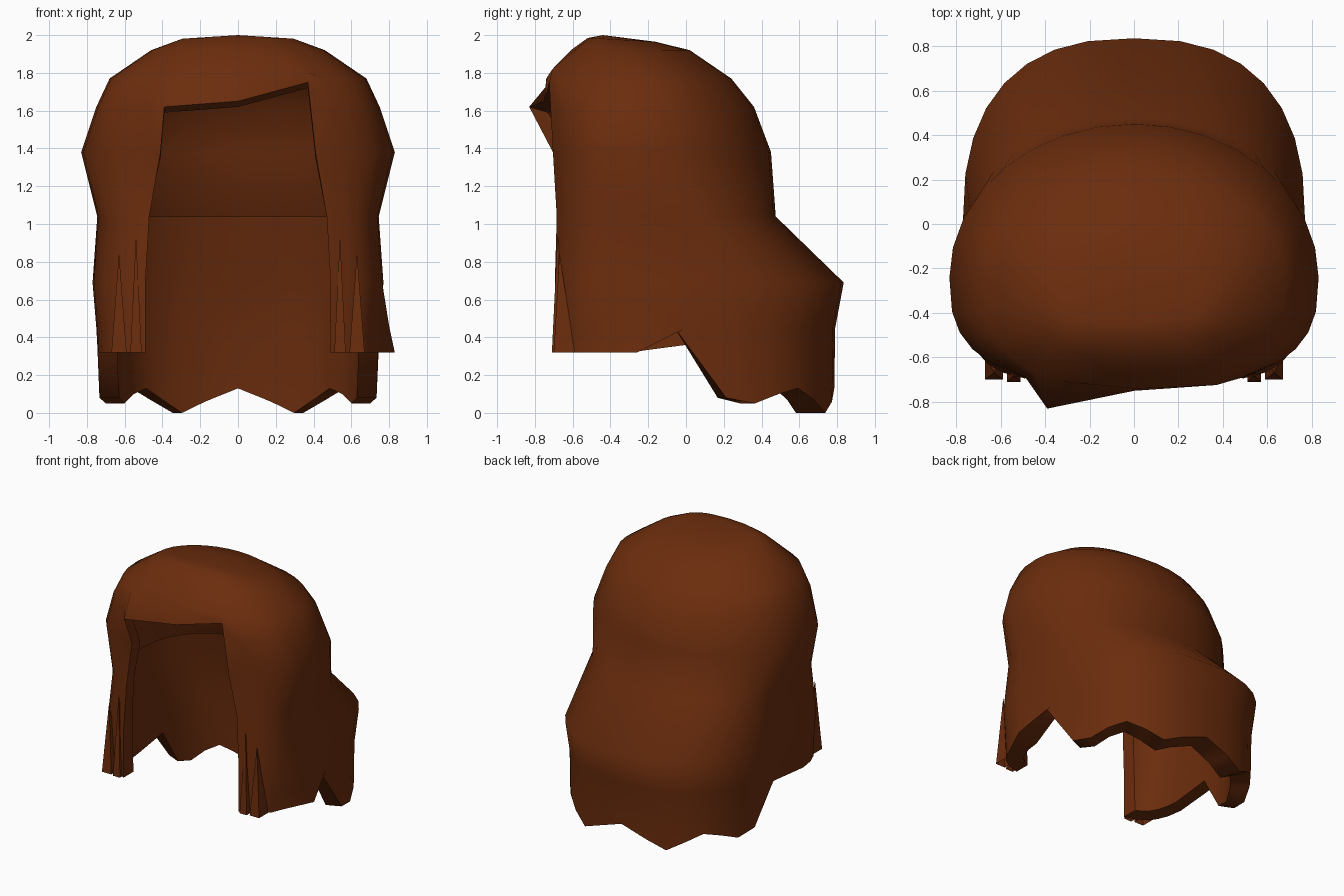
import bpy, bmesh, math

if "Cube" in bpy.data.objects:
    bpy.data.objects.remove(bpy.data.objects["Cube"])

brown = bpy.data.materials.new("chestnut brown")
brown.diffuse_color = (0.148, 0.026, 0.004, 1)
brown.use_nodes = True
brown.node_tree.nodes["Principled BSDF"].inputs["Base Color"].default_value = brown.diffuse_color

# Horizontal rings: z, half width, centre y, front y, back y,
# front squareness, back squareness, half width of face opening
OUTER = [
    (1.985, .30, -.40, -.52, -.16, 2.2, 2.0, .14),
    (1.92, .46, -.30, -.61, .02, 2.4, 2.0, .22),
    (1.77, .68, -.25, -.74, .24, 2.6, 2.0, .34),
    (1.62, .75, -.25, -.75, .36, 2.8, 2.0, .37),
    (1.38, .83, -.24, -.73, .45, 2.8, 2.0, .41),
    (1.04, .745, -.10, -.71, .475, 4.0, 2.2, .47),
    (.69, .77, .00, -.71, .835, 5.0, 2.5, .49),
    (.45, .75, .00, -.71, .79, 5.0, 2.5, .49),
    (.32, .745, .00, -.71, .785, 5.0, 2.5, .49),
]
# Inner wall of the thick lower hair, starting at the nape crease
INNER = [
    (1.04, .73, -.10, -.61, .46, 4.0, 2.2, .48),
    (.69, .68, .00, -.61, .54, 5.0, 2.5, .49),
    (.45, .65, .00, -.61, .59, 5.0, 2.5, .49),
    (.32, .64, .00, -.61, .62, 5.0, 2.5, .49),
]
# Ragged hem height per column, opening edge to side, then side to back
HEM = [.32, .32, .32, .32, .32, .32, .36, .08, .05, .10, .13, .07, .0, .06, .13]
NF, NB = 6, 8
LAST = NF + NB
OPEN_RING, CREASE = 3, 5   # opening starts below the first, lining below the second
COLS = [(k, 1) for k in range(LAST + 1)] + [(k, -1) for k in range(LAST - 1, -1, -1)]
N = len(COLS) + 1


def ring_point(ring, k, side):
    z, w, c, yf, yb, nf, nb, xo = ring
    if k <= NF:
        a0 = math.asin((xo / w) ** (nf / 2))
        a = a0 + (math.pi / 2 - a0) * k / NF
        x = w * math.sin(a) ** (2 / nf)
        y = c - (c - yf) * max(math.cos(a), 0) ** (2 / nf)
    else:
        a = math.pi / 2 * (k - NF) / NB
        x = w * max(math.cos(a), 0) ** (2 / nb)
        y = c + (yb - c) * math.sin(a) ** (2 / nb)
    return [x * side, y, z]


def build_layer(bm, rings, first):
    """Loft rings into a sheet; first is the index of its top ring."""
    outer = first == 0
    end = len(OUTER) - 1
    grid = []
    for i, ring in enumerate(rings, first):
        row = []
        for k, side in COLS:
            p = ring_point(ring, k, side)
            if i == 0:                       # crown slopes to the back
                p[2] -= .06 * (p[1] + .5)
            if i == end:
                p[2] = HEM[k]
                if side > 0 and k == 6:
                    p[1:] = [-.06, .45]
            if side > 0 and k == 5 and i >= end - 1 and outer:
                # flicked-out tip on one side
                p = [.83, -.26, .32] if i == end else [.80, -.28, .46]
            if i == OPEN_RING and k == 0:    # uneven corners of the fringe
                p = [p[0], p[1], 1.75] if side > 0 else [-.39, -.83, 1.62]
            if i == 2 and k == 0 and side > 0:
                p[2] += .05
            row.append(bm.verts.new(p))
        row.append(bm.verts.new((0, ring[3], ring[0] + (.03 if i == OPEN_RING else 0))))
        grid.append(row)
    for i in range(len(rings) - 1):
        for j in range(N):
            if i + first >= OPEN_RING and j >= N - 2:
                continue
            b = (j + 1) % N
            f = [grid[i][j], grid[i + 1][j], grid[i + 1][b], grid[i][b]]
            bm.faces.new(f if outer else f[::-1])
    return grid


def finish(bm, name):
    me = bpy.data.meshes.new(name)
    bm.to_mesh(me)
    bm.free()
    ob = bpy.data.objects.new(name, me)
    bpy.context.collection.objects.link(ob)
    me.materials.append(brown)
    bpy.ops.object.select_all(action='DESELECT')
    ob.select_set(True)
    bpy.context.view_layer.objects.active = ob
    bpy.ops.object.shade_smooth_by_angle(angle=math.radians(60))


# Hair shell: single dome, doubled below the nape
bm = bmesh.new()
out = build_layer(bm, OUTER, 0)
inn = build_layer(bm, INNER, CREASE)
crown = bm.verts.new((0, -.44, 2.0))
for j in range(N):
    bm.faces.new((crown, out[0][j], out[0][(j + 1) % N]))


# Border strip: fringe, opening edges and hem folded inward to the lining
def border(grid, upper):
    right = [r[0] for r in upper] + [r[0] for r in grid]
    left = [r[N - 2] for r in grid[::-1]] + [r[N - 2] for r in upper[::-1]]
    return [upper[0][N - 1]] + right + grid[-1][1:N - 2] + left


rims = []
for row in out[OPEN_RING:CREASE]:
    rims.append({j: bm.verts.new((row[j].co.x, row[j].co.y + .10, row[j].co.z - .03))
                 for j in (0, N - 2, N - 1)})
bo, bi = border(out[CREASE:], out[OPEN_RING:CREASE]), border(inn, rims)
for j in range(len(bo)):
    k = (j + 1) % len(bo)
    bm.faces.new((bo[k], bo[j], bi[j], bi[k]))
loose = [v for v in bm.verts if not v.link_faces]
bmesh.ops.delete(bm, geom=loose, context='VERTS')
finish(bm, "hair_shell")


# Pointed strands lying on the front locks
def strand(name, x, y, top, foot, w):
    bm = bmesh.new()
    tip = bm.verts.new((x, y, top))
    base = [bm.verts.new((x + dx * w, y + dy, foot))
            for dx, dy in ((-.5, -.03), (.5, -.03), (.5, .08), (-.5, .08))]
    for i in range(4):
        bm.faces.new((tip, base[i], base[(i + 1) % 4]))
    finish(bm, name)


for side, label in ((-1, "left"), (1, "right")):
    strand("front_strand_inner_" + label, side * .54, -.68, .94, .32, .06)
    strand("front_strand_outer_" + label, side * .63, -.67, .85, .32, .08)
